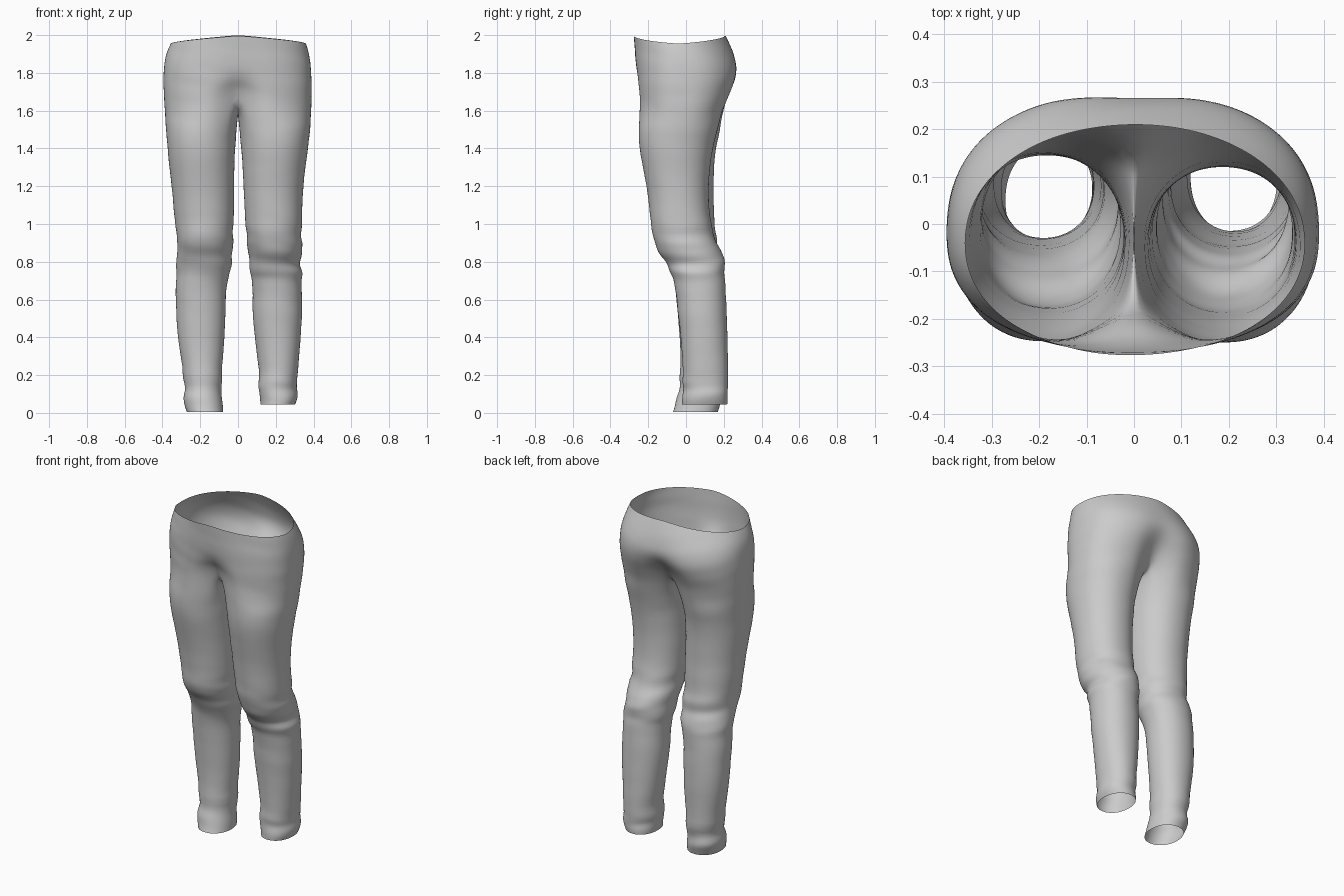
import bpy, bmesh, math
from mathutils import Vector, noise

if "Cube" in bpy.data.objects:
    bpy.data.objects.remove(bpy.data.objects["Cube"])

M, K = 21, 7      # columns on the outer side of a leg, columns on the inner side
SEAM_Z = 1.60     # lowest point of the crotch seam

# Pelvis rows: z, left x, right x, front y, back y, centre y, roundness,
#              front lift, back lift, front dip, back dip
PELVIS = [
    (1.955, .357, .360, -.277, .210, -.04, 2.1, .042, .045, 0, 0),
    (1.91, .380, .375, -.272, .245, -.03, 2.2, .02, .02, 0, 0),
    (1.84, .395, .388, -.268, .273, -.02, 2.4, .02, .01, 0, .005),
    (1.76, .396, .391, -.266, .280, -.02, 2.4, .04, .03, .012, .02),
    (1.68, .392, .390, -.265, .258, -.02, 2.4, .08, .06, .035, .045),
    (1.58, .388, .388, -.260, .215, -.02, 2.4, .13, .08, .080, .070),
]

# Leg rows: z, inner x, outer x, front y, back y
LEFT = [
    (1.50, .006, .382, -.254, .185), (1.38, .018, .374, -.245, .152),
    (1.20, .020, .352, -.203, .145), (1.04, .020, .338, -.177, .150),
    (.96, .024, .331, -.174, .160), (.89, .028, .330, -.168, .165),
    (.84, .030, .320, -.122, .180), (.78, .033, .326, -.090, .190),
    (.70, .060, .329, -.062, .195), (.55, .066, .331, -.046, .200),
    (.38, .072, .319, -.031, .200), (.20, .088, .285, -.030, .190),
    (.10, .085, .283, -.045, .185), (.05, .080, .289, -.055, .180),
    (.005, .077, .272, -.069, .170),
]
RIGHT = [
    (1.50, .006, .385, -.257, .170), (1.38, .020, .370, -.247, .136),
    (1.20, .029, .344, -.207, .118), (1.04, .036, .340, -.192, .125),
    (.95, .044, .336, -.180, .150), (.88, .054, .341, -.167, .170),
    (.82, .055, .332, -.126, .202), (.78, .067, .330, -.100, .206),
    (.74, .058, .344, -.085, .206), (.70, .080, .335, -.060, .208),
    (.55, .074, .344, -.046, .216), (.38, .089, .331, -.026, .221),
    (.20, .116, .315, -.015, .226), (.14, .105, .310, -.022, .226),
    (.10, .121, .320, -.015, .221), (.045, .120, .300, -.022, .217),
]


def spow(v, p):
    return math.copysign(abs(v) ** p, v)


def pelvis_row(row, side, waist):
    """Half ring from the front centre round the hip to the back centre."""
    z, xl, xr, yf, yb, yc, n, lf, lb, df, db = row
    pts = []
    for i in range(M):
        t = 2 * i / (M - 1) - 1
        a = t * math.pi / 2
        x = (xl if side < 0 else xr) * spow(max(math.cos(a), 0), 2 / n)
        if i in (0, M - 1):
            x = 0
        reach = yb - yc if t > 0 else yc - yf
        y = yc + reach * spow(math.sin(a), 2 / n)
        near = math.exp(-(x / .09) ** 2)
        y += -db * near if t > 0 else df * near
        lift = (lb if t > 0 else lf) * abs(t) ** (1.2 if waist else 3)
        pts.append(Vector((side * x, y, z + lift)))
    return pts


def seam(outer):
    """Shared crotch curve running from back to front on x = 0."""
    b, f = outer[-1], outer[0]
    pts = []
    for k in range(1, K + 1):
        t = k / (K + 1)
        p = b.lerp(f, t)
        p.z = SEAM_Z + (p.z - SEAM_Z) * (2 * t - 1) ** 2
        pts.append(p)
    return pts


def leg_row(row, side):
    """Closed ring round one leg, in the same column order as the pelvis."""
    z, xi, xo, yf, yb = row
    angles = [math.radians(-135 + 270 * i / (M - 1)) for i in range(M)]
    angles += [math.radians(135 + 90 * k / (K + 1)) for k in range(1, K + 1)]
    return [Vector((side * ((xi + xo) / 2 + (xo - xi) / 2 * spow(math.cos(a), .94)),
                    (yf + yb) / 2 + (yb - yf) / 2 * spow(math.sin(a), .94), z))
            for a in angles]


bm = bmesh.new()


def bridge(upper, lower, count, closed):
    for i in range(count if closed else count - 1):
        j = (i + 1) % count
        bm.faces.new((upper[i], upper[j], lower[j], lower[i]))


# Both halves: hip rows, crotch seam, then leg rings down to the hem
for side, legs in ((-1, LEFT), (1, RIGHT)):
    rows = [pelvis_row(r, side, n == 0) for n, r in enumerate(PELVIS)]
    rows[-1] += seam(rows[-1])
    rows += [leg_row(r, side) for r in legs]
    rings = [[bm.verts.new(p) for p in r] for r in rows]
    for n in range(len(rings) - 1):
        closed = n >= len(PELVIS) - 1
        bridge(rings[n], rings[n + 1], M + K if closed else M, closed)

bmesh.ops.remove_doubles(bm, verts=bm.verts, dist=.0005)
bmesh.ops.recalc_face_normals(bm, faces=bm.faces)
mesh = bpy.data.meshes.new("trousers")
bm.to_mesh(mesh)
bm.free()
trousers = bpy.data.objects.new("trousers", mesh)
bpy.context.collection.objects.link(trousers)
bpy.context.view_layer.objects.active = trousers
trousers.select_set(True)

# Smooth cloth surface
sub = trousers.modifiers.new("smooth_cloth", 'SUBSURF')
sub.levels = sub.render_levels = 2
bpy.ops.object.modifier_apply(modifier=sub.name)

# Horizontal creases at the knees and hems
moves = []
for v in trousers.data.vertices:
    x, y, z = v.co
    amp = (.002 + .012 * math.exp(-((z - .87) / .13) ** 2)
           + .009 * math.exp(-((z - .12) / .09) ** 2))
    nrm = Vector((v.normal.x, v.normal.y, 0))
    moves.append(nrm * amp * noise.noise(Vector((x * 4 + 3, y * 4, (z + x * .15) * 15))))
for v, d in zip(trousers.data.vertices, moves):
    v.co += d

bpy.ops.object.shade_smooth()
